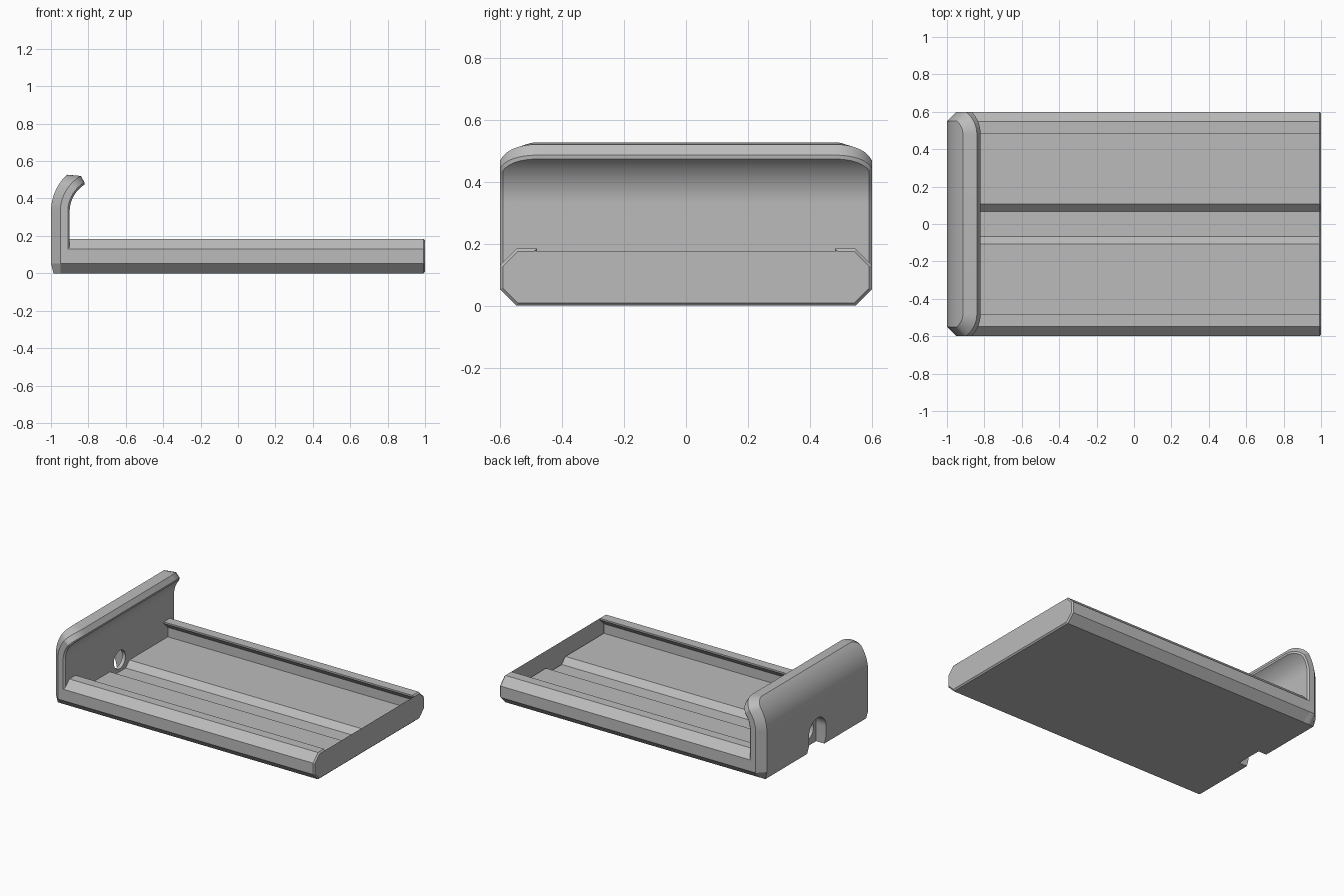
import bpy, bmesh, math

cube = bpy.data.objects.get("Cube")
if cube:
    bpy.data.objects.remove(cube, do_unlink=True)

grey = bpy.data.materials.new("light_grey")
grey.use_nodes = True
COLOUR = (0.5, 0.5, 0.5, 1)
grey.diffuse_color = COLOUR
grey.node_tree.nodes["Principled BSDF"].inputs["Base Color"].default_value = COLOUR


def make_object(name, bm):
    bmesh.ops.recalc_face_normals(bm, faces=bm.faces)
    mesh = bpy.data.meshes.new(name)
    bm.to_mesh(mesh)
    bm.free()
    mesh.materials.append(grey)
    obj = bpy.data.objects.new(name, mesh)
    bpy.context.collection.objects.link(obj)
    return obj


def prism(name, profile, x0, x1, end_chamfer=0):
    """Extrude a (y, z) profile along x, optionally chamfering the x1 end."""
    bm = bmesh.new()
    base = bm.faces.new([bm.verts.new((x0, y, z)) for y, z in profile])
    top = bmesh.ops.extrude_face_region(bm, geom=[base], use_keep_orig=True)["geom"]
    moved = [g for g in top if isinstance(g, bmesh.types.BMVert)]
    bmesh.ops.translate(bm, verts=moved, vec=(x1 - x0, 0, 0))
    bmesh.ops.recalc_face_normals(bm, faces=bm.faces)
    if end_chamfer:
        rim = [e for e in bm.edges if all(v in moved for v in e.verts)]
        bmesh.ops.bevel(bm, geom=rim, offset=end_chamfer, segments=1,
                        affect='EDGES', clamp_overlap=False)
    return make_object(name, bm)


# Tray: floor with a centre channel and hooked side rails
half = [(0.066, 0.025), (0.106, 0.065), (0.523, 0.065), (0.523, 0.13),
        (0.48, 0.173), (0.48, 0.184), (0.547, 0.184), (0.6, 0.131),
        (0.6, 0.053), (0.547, 0)]
tray = prism("tray", half + [(-y, z) for y, z in reversed(half)], -0.915, 1, 0.009)

# End wall: chamfered plate whose top curls inward
BEND_Z, BEND_R, HEIGHT = 0.33, 0.22, 0.56
CORNER_Y, CORNER_R, STEPS = 0.48, 0.13, 10


def outline(inset):
    """Half outline (y, distance along the plate), from the base to the tip."""
    r, w = CORNER_R - inset, 0.6 - inset
    top = HEIGHT - inset
    start = math.asin((w - CORNER_Y) / r)
    arc = [(CORNER_Y + r * math.sin(a), top - r + r * math.cos(a))
           for a in (start * (1 - i / STEPS) for i in range(STEPS + 1))]
    side = [BEND_Z + (arc[0][1] - BEND_Z) * i / STEPS for i in range(STEPS)]
    return [(min(w, 0.547), 0), (w, 0.053)] + [(w, s) for s in side] + arc


def bend(y, s, depth):
    if s <= BEND_Z:
        return (-1 + depth, y, s)
    a = (s - BEND_Z) / BEND_R
    r = 0.27 - depth
    return (-0.73 - r * math.cos(a), y, BEND_Z + r * math.sin(a))


layers = [(0.05, 0), (0, 0.05), (0, 0.09), (0.01, 0.1)]
lines = [(outline(inset), depth) for inset, depth in layers]
bm = bmesh.new()
rows = []
for i in range(len(lines[0][0])):
    ring = [(*line[i], max(depth, 0.013) if i == 0 else depth) for line, depth in lines]
    ring += [(-y, s, d) for y, s, d in reversed(ring)]
    rows.append([bm.verts.new(bend(*p)) for p in ring])
for low, high in zip(rows, rows[1:]):
    for k in range(8):
        n = (k + 1) % 8
        bm.faces.new((low[k], low[n], high[n], high[k]))
bm.faces.new(rows[0])
for k in range(3):
    t = rows[-1]
    bm.faces.new((t[k], t[k + 1], t[6 - k], t[7 - k]))
bmesh.ops.remove_doubles(bm, verts=bm.verts, dist=0.0001)
wall = make_object("end_wall", bm)


# Cable opening: round hole inside, arched slot outside
def arc_points(radius, z, sweep, count):
    return [(radius * math.cos(sweep * i / count), z + radius * math.sin(sweep * i / count))
            for i in range(count + 1)]


hole = prism("hole_cutter", arc_points(0.063, 0.108, math.tau, 40)[:-1], -1.1, -0.8)
slot = prism("slot_cutter",
             [(0.093, -0.1)] + arc_points(0.093, 0.122, math.pi, 24) + [(-0.093, -0.1)],
             -1.1, -0.925)
for cutter in (hole, slot):
    cutter.hide_render = True
    cutter.hide_viewport = True
    mod = wall.modifiers.new(cutter.name, 'BOOLEAN')
    mod.operation = 'DIFFERENCE'
    mod.solver = 'EXACT'
    mod.object = cutter

# Bake the cuts, drop the cutters, then shade
bpy.context.view_layer.update()
cut_mesh = bpy.data.meshes.new_from_object(
    wall.evaluated_get(bpy.context.evaluated_depsgraph_get()))
wall.modifiers.clear()
wall.data = cut_mesh
for cutter in (hole, slot):
    bpy.data.objects.remove(cutter, do_unlink=True)

for obj in (tray, wall):
    bpy.ops.object.select_all(action='DESELECT')
    obj.select_set(True)
    bpy.context.view_layer.objects.active = obj
    bpy.ops.object.shade_smooth_by_angle(angle=math.radians(25))
